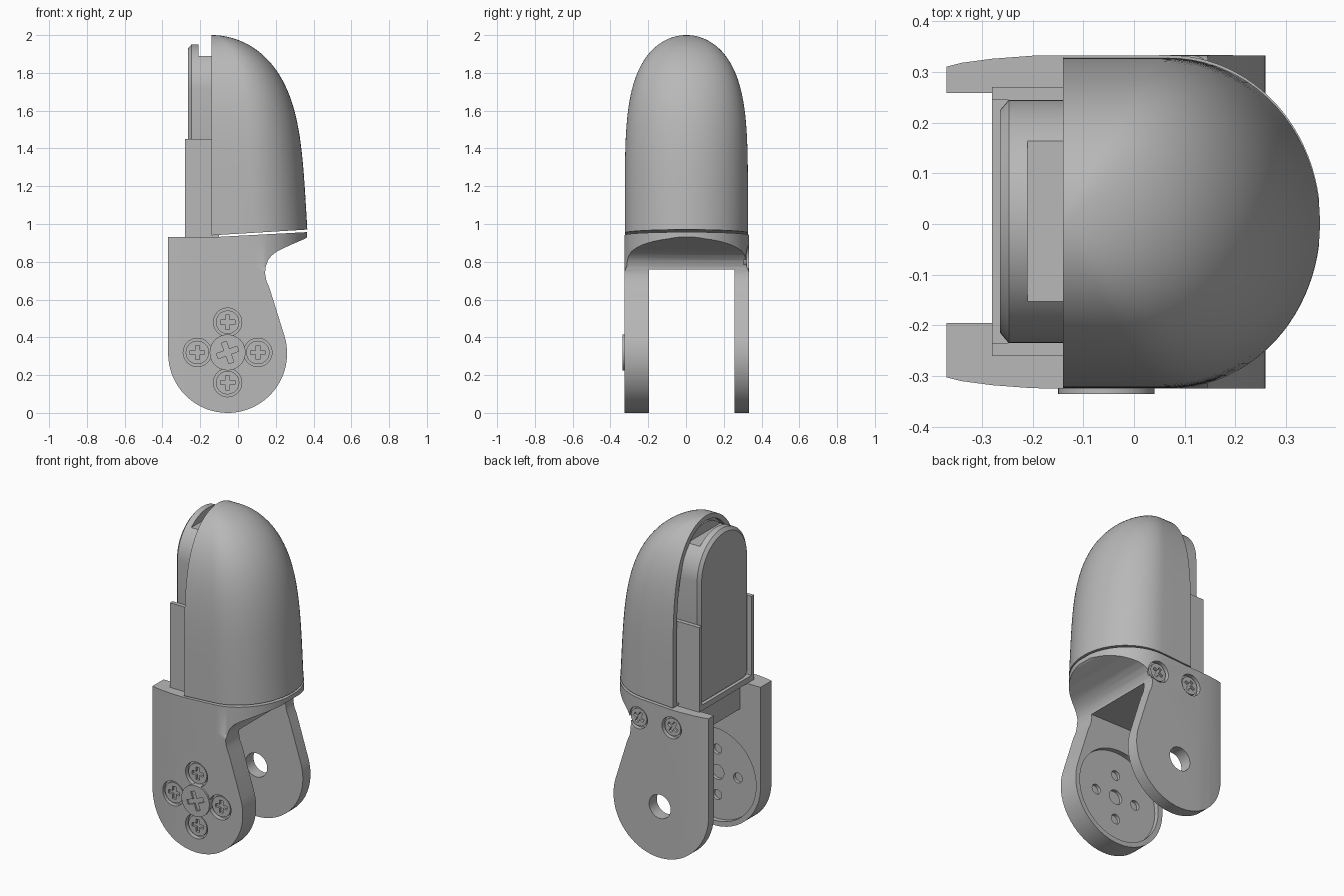
import bpy, bmesh, math
from math import sin, cos, pi

cube = bpy.data.objects.get("Cube")
if cube:
    bpy.data.objects.remove(cube)

grey = bpy.data.materials.new("plain_grey")
grey.use_nodes = True
grey.diffuse_color = (0.48, 0.48, 0.48, 1)
grey.node_tree.nodes["Principled BSDF"].inputs["Base Color"].default_value = (0.48, 0.48, 0.48, 1)


def loft(name, rings):
    """Skin closed rings of equal length and cap both ends."""
    bm = bmesh.new()
    loops = [[bm.verts.new(p) for p in ring] for ring in rings]
    n = len(loops[0])
    for a, b in zip(loops, loops[1:]):
        for i in range(n):
            j = (i + 1) % n
            bm.faces.new((a[i], a[j], b[j], b[i]))
    bm.faces.new(loops[0])
    bm.faces.new(loops[-1])
    bmesh.ops.remove_doubles(bm, verts=bm.verts, dist=0.0002)
    bmesh.ops.recalc_face_normals(bm, faces=bm.faces)
    mesh = bpy.data.meshes.new(name)
    bm.to_mesh(mesh)
    bm.free()
    mesh.materials.append(grey)
    ob = bpy.data.objects.new(name, mesh)
    bpy.context.collection.objects.link(ob)
    return ob


def prism_y(name, pts, y0, y1):
    return loft(name, [[(x, y, z) for x, z in pts] for y in (y0, y1)])


def prism_x(name, pts, x0, x1):
    return loft(name, [[(x, y, z) for y, z in pts] for x in (x0, x1)])


def box(name, x0, x1, y0, y1, z0, z1):
    return prism_y(name, [(x0, z0), (x1, z0), (x1, z1), (x0, z1)], y0, y1)


def circle(x, z, r, n=40):
    return [(x + r * cos(2 * pi * i / n), z + r * sin(2 * pi * i / n)) for i in range(n)]


def boolean(ob, cutter, operation="DIFFERENCE"):
    cutter.hide_render = True
    mod = ob.modifiers.new("cut", "BOOLEAN")
    mod.operation, mod.object, mod.solver = operation, cutter, "EXACT"
    bpy.context.view_layer.objects.active = ob
    bpy.ops.object.modifier_apply(modifier=mod.name)
    bpy.data.objects.remove(cutter)


def smooth(ob, angle=35):
    bpy.ops.object.select_all(action="DESELECT")
    ob.select_set(True)
    bpy.context.view_layer.objects.active = ob
    bpy.ops.object.shade_smooth_by_angle(angle=math.radians(angle))


PX, PZ = -0.055, 0.315      # pivot axis
RIM = -0.14                 # open side of the cover

# Yoke: side profile extruded across the full width
bottom = [(PX + 0.315 * cos(a), PZ + 0.315 * sin(a))
          for a in [pi + i * (pi + 0.3) / 40 for i in range(41)]]
neck = [(0.167, 0.66), (0.15, 0.70), (0.143, 0.74), (0.147, 0.775), (0.16, 0.81),
        (0.18, 0.835), (0.21, 0.857), (0.28, 0.89), (0.355, 0.922), (0.365, 0.93)]
top = [(0.365, 0.957), (RIM, 0.93), (-0.37, 0.93)]
yoke = prism_y("yoke", bottom + neck + top, -0.34, 0.35)


# Round the plan of the yoke: square below the neck, D-shaped above it
def plan(z, power):
    half = [(-0.38, 0.304), (-0.34, 0.314), (-0.28, 0.322), (-0.2, 0.328)]
    for i in range(25):
        a = pi / 2 * (1 - i / 24)
        half.append((0.07 + 0.298 * cos(a) ** (2 / power), 0.329 * max(sin(a), 0) ** (2 / power)))
    whole = half + [(x, -y) for x, y in reversed(half[:-1])]
    return [(x, y + 0.004, z) for x, y in whole]


trim = loft("trim", [plan(-0.1, 12), plan(0.70, 12), plan(0.77, 2), plan(1.1, 2)])
boolean(yoke, trim, "INTERSECT")

# Slot between the two side plates, leaving the bridge block
slot = [(-0.5, -0.1), (0.5, -0.1), (0.5, 0.76), (-0.23, 0.76), (-0.23, 1.1), (-0.5, 1.1)]
boolean(yoke, prism_y("slot", slot, -0.195, 0.258))

# Pivot hole, servo disc recess and its holes
boolean(yoke, prism_y("pivot_hole", circle(PX, PZ, 0.073), 0.2, 0.4))
boolean(yoke, prism_y("disc_recess", circle(PX, PZ, 0.285, 64), -0.225, -0.15))
quarter = [(cos(k * pi / 2), sin(k * pi / 2)) for k in range(4)]
boolean(yoke, prism_y("centre_hole", circle(PX, PZ, 0.045), -0.245, -0.15))
for c, s in quarter:
    boolean(yoke, prism_y("disc_hole", circle(PX + 0.14 * c, PZ + 0.14 * s, 0.03), -0.245, -0.15))


# Screws with a cross slot
def screw(name, x, z, y_out, y_in, r, arm, wide, turn=0.0):
    head = prism_y(name, circle(x, z, r), y_out, y_in)
    cross = []
    for k in range(4):
        a = turn + k * pi / 2
        for u, v in ((arm, -wide), (arm, wide), (wide, wide)):
            cross.append((x + u * cos(a) - v * sin(a), z + u * sin(a) + v * cos(a)))
    d = 0.015 if y_in > y_out else -0.015
    boolean(head, prism_y("cross", cross, y_out - d, y_out + d))
    smooth(head)


for c, s in quarter:
    x, z = PX + 0.16 * c, PZ + 0.005 + 0.16 * s
    boolean(yoke, prism_y("screw_seat", circle(x, z, 0.075), -0.4, -0.295))
    screw("front_screw", x, z, -0.313, -0.285, 0.062, 0.038, 0.011)
screw("pivot_screw", PX, PZ + 0.005, -0.335, -0.29, 0.095, 0.058, 0.014, 0.35)
for x in (-0.135, 0.095):
    boolean(yoke, prism_y("screw_seat", circle(x, 0.82, 0.066), 0.305, 0.4))
    screw("back_screw", x, 0.82, 0.322, 0.295, 0.054, 0.035, 0.01, 0.5)
smooth(yoke)


# Cover: domed D-shaped shell
def half_width(t):
    return 0.326 * max(0, 1 - t ** 4.75) ** 0.5


def cover_ring(t):
    w = half_width(t)
    reach = 0.507 * max(0, 1 - t ** 4.2) ** 0.5 * (1 - 0.12 * t)
    half = [(0, w), (0.14, w), (0.28, w)]
    for i in range(21):
        a = pi / 2 * (1 - i / 20)
        half.append((0.415 + 0.585 * cos(a), w * sin(a)))
    whole = half + [(x, -y) for x, y in reversed(half[:-1])]
    return [(RIM + x * reach, y + 0.002, 0.94 + 1.06 * t + 0.06 * x * reach * (1 - t))
            for x, y in whole]


steps = [1 - (1 - i / 36) ** 2 for i in range(36)] + [0.99995]
cover = loft("cover", [cover_ring(t) for t in steps])

# Recess inside the rim of the cover
side = [(0.9 * half_width(t), 0.95 + 1.02 * t) for t in steps]
outline = side + [(-y, z) for y, z in reversed(side)]
boolean(cover, prism_x("rim_recess", outline, -0.2, -0.11))
smooth(cover, 40)


# Fingertip pad: arched block with a chamfered face
def pad_ring(x, inset):
    r = 0.24 - inset
    pts = [(0.005 + r * cos(pi * i / 32), 1.71 + r * sin(pi * i / 32)) for i in range(33)]
    low, c = 0.95 + inset, 0.03
    pts += [(0.005 - r, low + c), (0.005 - r + c * 0.3, low + c * 0.3), (0.005 - r + c, low),
            (0.005 + r - c, low), (0.005 + r - c * 0.3, low + c * 0.3), (0.005 + r, low + c)]
    return [(x, y, z) for y, z in pts]


pad = loft("fingertip_pad", [pad_ring(-0.1, 0), pad_ring(-0.247, 0), pad_ring(-0.264, 0.02)])
boolean(pad, box("pad_notch", -0.21, -0.125, -0.4, 0.4, 1.89, 2.1))
smooth(pad, 25)

# Pad holder: two side walls and a lower lip
box("holder_wall_front", -0.28, -0.1, -0.26, -0.235, 0.93, 1.45)
box("holder_wall_back", -0.28, -0.1, 0.245, 0.27, 0.93, 1.45)
box("holder_lip", -0.28, -0.1, -0.235, 0.245, 0.93, 0.965)
